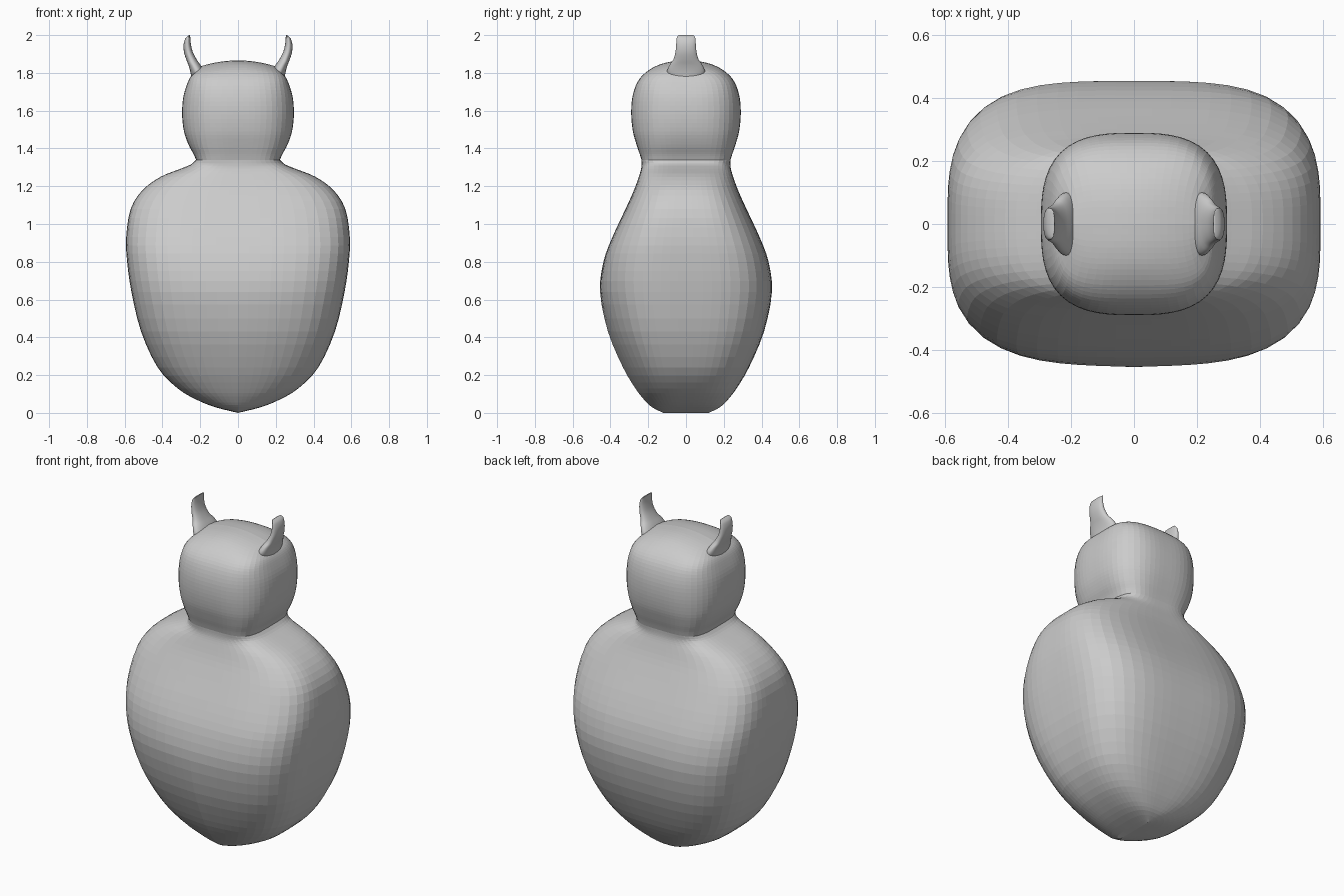
import bpy, bmesh, math

if "Cube" in bpy.data.objects:
    bpy.data.objects.remove(bpy.data.objects["Cube"])

SEG = 64


def spline(keys, steps):
    """Catmull-Rom resampling of rows of numbers."""
    rows = []
    for i in range(len(keys) - 1):
        a, b = keys[max(i - 1, 0)], keys[i]
        c, d = keys[i + 1], keys[min(i + 2, len(keys) - 1)]
        for s in range(steps):
            t = s / steps
            rows.append([0.5 * (2 * q + (r - p) * t + (2 * p - 5 * q + 4 * r - u) * t * t
                                + (3 * q - p - 3 * r + u) * t ** 3)
                         for p, q, r, u in zip(a, b, c, d)])
    rows.append(list(keys[-1]))
    return rows


def ring(z, cx, rx, ry, n, droop=0.0, prow=0.0):
    """Rounded-rectangle section; droop arches it, prow creases its front."""
    pts = []
    rx, ry = max(rx, 0), max(ry, 0)
    for i in range(SEG):
        t = 2 * math.pi * i / SEG
        c, s = math.cos(t), math.sin(t)
        r = (abs(c) ** n + abs(s) ** n) ** (-1 / n)
        x, y = cx + rx * r * c, ry * r * s
        if y < 0:
            y *= 1 - prow * min(abs(r * c), 1)
        pts.append((x, y, z - droop * x * x))
    return pts


def loft(name, rings, cap_top=False):
    bm = bmesh.new()
    vs = [[bm.verts.new(p) for p in r] for r in rings]
    for lo, hi in zip(vs, vs[1:]):
        for i in range(SEG):
            j = (i + 1) % SEG
            bm.faces.new((lo[i], lo[j], hi[j], hi[i]))
    if cap_top:
        bm.faces.new(vs[-1])
    # weld the rings that collapse to a seam
    bmesh.ops.remove_doubles(bm, verts=bm.verts, dist=0.0005)
    bmesh.ops.recalc_face_normals(bm, faces=bm.faces)
    me = bpy.data.meshes.new(name)
    bm.to_mesh(me)
    bm.free()
    ob = bpy.data.objects.new(name, me)
    bpy.context.collection.objects.link(ob)
    return ob


# Torso: z, half width, half depth, squareness (starts as a keel along y)
torso = [(0.0, 0.0, 0.12, 3.0), (0.03, 0.12, 0.18, 3.0), (0.07, 0.22, 0.222, 3.0),
         (0.13, 0.32, 0.268, 3.1), (0.24, 0.425, 0.333, 3.2), (0.43, 0.513, 0.413, 3.4),
         (0.64, 0.564, 0.455, 3.5), (0.80, 0.587, 0.437, 3.6), (0.93, 0.592, 0.39, 3.6),
         (1.08, 0.568, 0.32, 3.5), (1.18, 0.505, 0.275, 3.3), (1.25, 0.41, 0.25, 3.1),
         (1.29, 0.31, 0.238, 3.1), (1.315, 0.25, 0.235, 3.4), (1.34, 0.222, 0.236, 4.0)]
loft("torso", [ring(z, 0, rx, ry, n, 0, 0.14 * max(0, 1 - z / 0.9))
               for z, rx, ry, n in spline(torso, 3)])

# Head: same columns plus droop of the arched crown
head = [(1.34, 0.222, 0.236, 4.0, 0), (1.37, 0.235, 0.245, 3.7, 0), (1.42, 0.262, 0.262, 3.3, 0),
        (1.49, 0.286, 0.281, 3.0, 0), (1.58, 0.296, 0.290, 2.9, 0), (1.67, 0.290, 0.284, 3.0, 0),
        (1.75, 0.270, 0.258, 3.4, 0.15), (1.805, 0.250, 0.21, 4.0, 0.4),
        (1.842, 0.222, 0.145, 5.0, 0.7), (1.860, 0.205, 0.075, 5.0, 0.8),
        (1.866, 0.20, 0.0, 5.0, 0.8)]
loft("head", [ring(z, 0, rx, ry, n, d) for z, rx, ry, n, d in spline(head, 4)])

# Horns: z, inner x, outer x, half depth
horn = [(1.75, 0.165, 0.245, 0.07), (1.80, 0.175, 0.251, 0.10), (1.84, 0.197, 0.262, 0.088),
        (1.87, 0.218, 0.274, 0.067), (1.91, 0.239, 0.286, 0.056), (1.95, 0.249, 0.288, 0.052),
        (1.98, 0.252, 0.280, 0.050), (1.993, 0.253, 0.269, 0.046), (2.0, 0.253, 0.257, 0.038)]
for side, label in ((1, "right"), (-1, "left")):
    ob = loft("horn_" + label,
              [ring(z, side * (a + b) / 2, (b - a) / 2, ry, 2.3) for z, a, b, ry in spline(horn, 3)],
              cap_top=True)
    for p in ob.data.polygons:
        p.use_smooth = True
